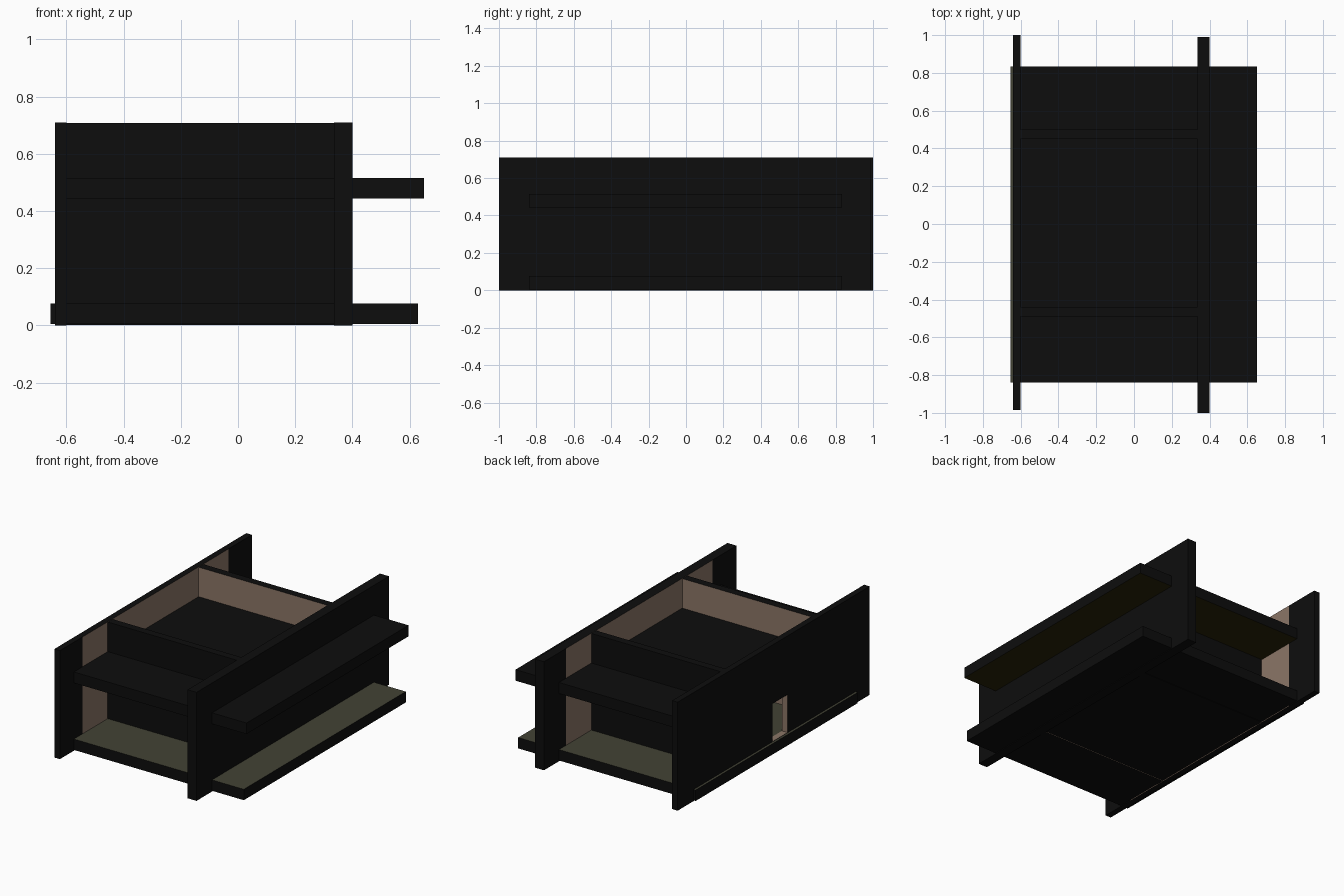
import bpy, bmesh
from mathutils import Vector

if "Cube" in bpy.data.objects:
    bpy.data.objects.remove(bpy.data.objects["Cube"])


def material(name, rgb):
    m = bpy.data.materials.new(name)
    m.diffuse_color = (*rgb, 1)
    m.use_nodes = True
    m.node_tree.nodes["Principled BSDF"].inputs["Base Color"].default_value = m.diffuse_color
    return m


BLACK = material("black", (0.004, 0.004, 0.004))
BEIGE = material("beige_plaster", (0.26, 0.18, 0.135))
GREEN = material("olive_floor", (0.055, 0.055, 0.035))
BROWN = material("brown_ceiling", (0.022, 0.016, 0.002))


def box(name, x, y, z, cuts_y=()):
    """Box from ranges, optionally sliced across y."""
    bm = bmesh.new()
    bmesh.ops.create_cube(bm, size=1)
    for v in bm.verts:
        v.co = Vector(r[0] + (c + 0.5) * (r[1] - r[0]) for c, r in zip(v.co, (x, y, z)))
    for c in cuts_y:
        geom = bm.verts[:] + bm.edges[:] + bm.faces[:]
        bmesh.ops.bisect_plane(bm, geom=geom, plane_co=(0, c, 0), plane_no=(0, 1, 0))
    me = bpy.data.meshes.new(name)
    bm.to_mesh(me)
    bm.free()
    ob = bpy.data.objects.new(name, me)
    bpy.context.collection.objects.link(ob)
    return ob


def paint(ob, accent, rule):
    """Black everywhere, accent where rule(normal, centre) is true."""
    ob.data.materials.clear()
    ob.data.materials.append(BLACK)
    ob.data.materials.append(accent)
    for p in ob.data.polygons:
        p.material_index = 1 if rule(p.normal, p.center) else 0


PANEL = (-0.75, 0.76)

# long side walls with plastered inner faces
left = box("left_wall", (-0.64, -0.60), (-0.985, 1.0), (0, 0.71), PANEL)
right = box("right_wall", (0.335, 0.40), (-1.0, 0.99), (0, 0.71), PANEL)

# doorway in the left wall
cutter = box("doorway_cutter", (-0.7, -0.5), (-0.135, 0.02), (0.078, 0.325))
mod = left.modifiers.new("doorway", "BOOLEAN")
mod.object = cutter
mod.operation = "DIFFERENCE"
mod.solver = "EXACT"
bpy.context.view_layer.objects.active = left
bpy.ops.object.modifier_apply(modifier=mod.name)
bpy.data.objects.remove(cutter)

inside = lambda c: PANEL[0] < c.y < PANEL[1]
paint(left, BEIGE, lambda n, c: inside(c) and (
    n.x > 0.5 or (0.05 < c.z < 0.4 and abs(n.x) < 0.5)))
paint(right, BEIGE, lambda n, c: inside(c) and n.x < -0.5)

# cross walls, plastered towards the room
for name, y, side in (("front_wall", (-0.49, -0.44), 1), ("back_wall", (0.45, 0.50), -1)):
    paint(box(name, (-0.602, 0.337), y, (0.002, 0.708)), BEIGE,
          lambda n, c: n.y * side > 0.5)

# floor slabs
paint(box("lower_slab", (-0.655, 0.63), (-0.84, 0.835), (0.005, 0.076)), GREEN,
      lambda n, c: n.z > 0.5)
paint(box("upper_slab", (-0.62, 0.65), (-0.84, 0.835), (0.443, 0.515)), BROWN,
      lambda n, c: n.z < -0.5)
